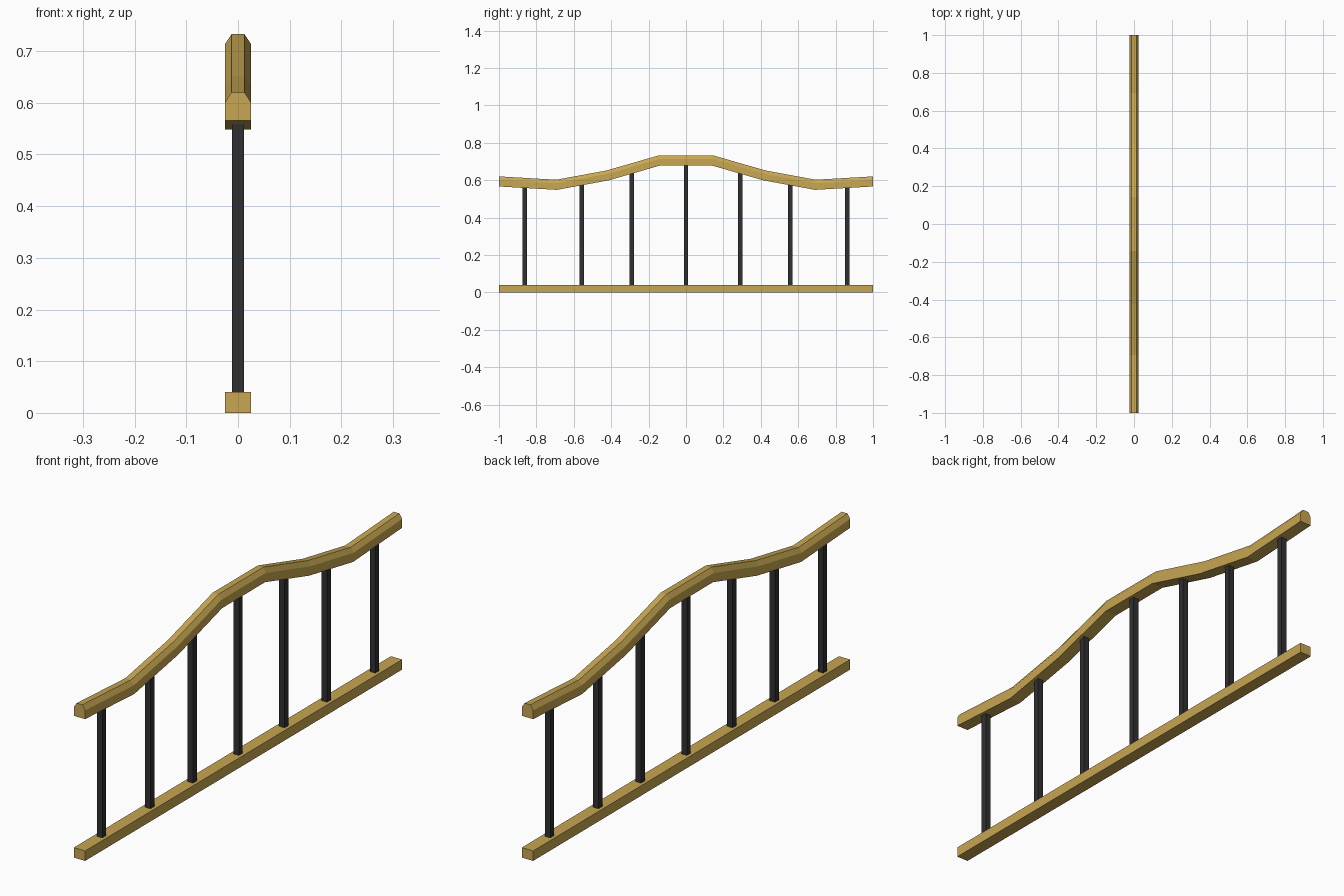
import bpy, bmesh
from mathutils import Vector

if "Cube" in bpy.data.objects:
    bpy.data.objects.remove(bpy.data.objects["Cube"])


def material(name, rgb):
    m = bpy.data.materials.new(name)
    m.diffuse_color = (*rgb, 1)
    m.use_nodes = True
    m.node_tree.nodes["Principled BSDF"].inputs["Base Color"].default_value = m.diffuse_color
    return m


gold = material("golden wood", (0.57, 0.385, 0.085))
black = material("dark metal", (0.03, 0.03, 0.031))


def finish(name, bm, mat):
    bmesh.ops.recalc_face_normals(bm, faces=bm.faces)
    me = bpy.data.meshes.new(name)
    bm.to_mesh(me)
    bm.free()
    me.materials.append(mat)
    ob = bpy.data.objects.new(name, me)
    bpy.context.collection.objects.link(ob)


def box(name, x, y0, y1, z0, z1, mat):
    bm = bmesh.new()
    bmesh.ops.create_cube(bm, size=1)
    for v in bm.verts:
        v.co = (v.co.x * 2 * x, y0 + (v.co.y + .5) * (y1 - y0), z0 + (v.co.z + .5) * (z1 - z0))
    finish(name, bm, mat)


# underside path of the wavy handrail (y, z), mirrored about y = 0
half = [(0.135, 0.679), (0.413, 0.599), (0.69, 0.548), (1.0, 0.566)]
path = [(-y, z) for y, z in reversed(half)] + half

# handrail: chamfered profile (x, height) swept along the path with mitred joints
profile = [(-.025, 0), (.025, 0), (.025, .035), (.0125, .054), (-.0125, .054), (-.025, .035)]
bm = bmesh.new()
rings = []
for i, (y, z) in enumerate(path):
    p = Vector((y, z))
    up = Vector((0, 1))
    if 0 < i < len(path) - 1:
        a = (p - Vector(path[i - 1])).normalized()
        b = (Vector(path[i + 1]) - p).normalized()
        t = (a + b).normalized()
        up = Vector((-t.y, t.x)) / t.dot(a)
    rings.append([bm.verts.new((x, y + up.x * h, z + up.y * h)) for x, h in profile])
n = len(profile)
for r, s in zip(rings, rings[1:]):
    for k in range(n):
        bm.faces.new((r[k], r[(k + 1) % n], s[(k + 1) % n], s[k]))
bm.faces.new(rings[0])
bm.faces.new(rings[-1])
finish("handrail", bm, gold)

# bottom rail
box("bottom_rail", .025, -1, 1, 0, .04, gold)


def under(y):
    for (y0, z0), (y1, z1) in zip(path, path[1:]):
        if y0 <= y <= y1:
            return z0 + (z1 - z0) * (y - y0) / (y1 - y0)


# balusters, set slightly into both rails
for i, y in enumerate((-.861, -.557, -.289, 0, .289, .557, .861)):
    box(f"baluster_{i + 1}", .012, y - .012, y + .012, .035, under(y) + .008, black)
